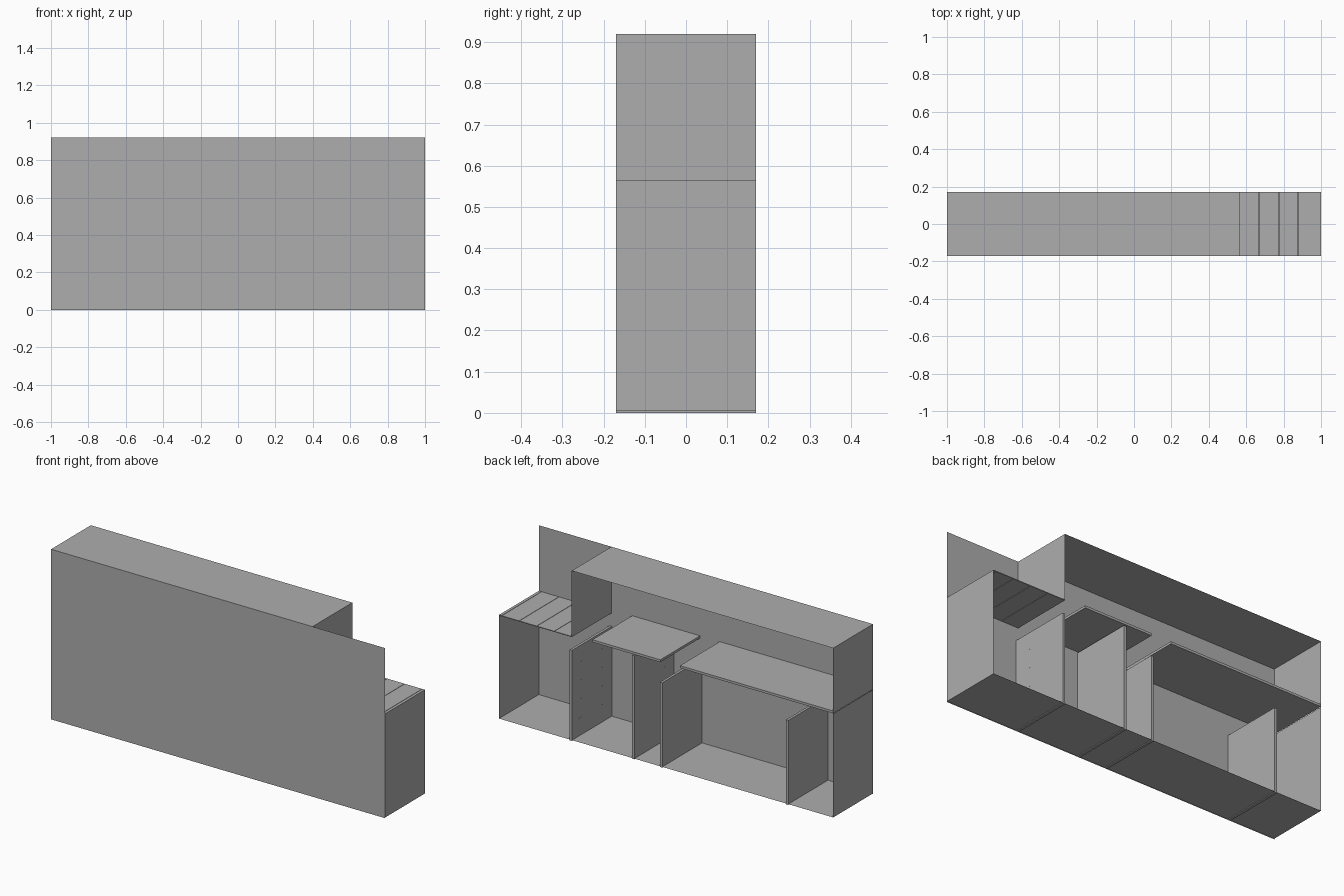
import bpy
import bmesh
from mathutils import Matrix, Vector

if "Cube" in bpy.data.objects:
    bpy.data.objects.remove(bpy.data.objects["Cube"], do_unlink=True)

GREY = (0.42, 0.42, 0.42, 1.0)
mat = bpy.data.materials.new("plain_grey")
mat.use_nodes = True
mat.diffuse_color = GREY
mat.node_tree.nodes["Principled BSDF"].inputs["Base Color"].default_value = GREY

D = 0.17        # half depth
BASE = 0.004    # underside of the carcass
LOW = 0.565     # top of the lower cabinet
UP = 0.575      # bottom of the upper cabinet
TOP = 0.92      # top of the upper cabinet
STEP = 0.565    # end of the upper cabinet


def finish(name, bm):
    mesh = bpy.data.meshes.new(name)
    bm.to_mesh(mesh)
    bm.free()
    mesh.materials.append(mat)
    obj = bpy.data.objects.new(name, mesh)
    bpy.context.collection.objects.link(obj)
    return obj


def box(name, x, z, y=(-D, D)):
    """Solid board between the given ranges."""
    lo, hi = Vector((x[0], y[0], z[0])), Vector((x[1], y[1], z[1]))
    bm = bmesh.new()
    size = Matrix.Diagonal((hi - lo).to_4d())
    bmesh.ops.create_cube(bm, size=1, matrix=Matrix.Translation((lo + hi) / 2) @ size)
    return finish(name, bm)


def sheet(name, corner, u, v):
    """Thin skin spanned by two edge vectors."""
    c, u, v = Vector(corner), Vector(u), Vector(v)
    bm = bmesh.new()
    bm.faces.new([bm.verts.new(p) for p in (c, c + u, c + u + v, c + v)])
    return finish(name, bm)


def side(name, x, z0, z1):
    return sheet(name, (x, -D, z0), (0, 2 * D, 0), (0, 0, z1 - z0))


# Outer skin, open at the back
sheet("front_panel", (-1, -D, 0), (2, 0, 0), (0, 0, TOP))
sheet("upper_top", (-1, -D, TOP), (1 + STEP, 0, 0), (0, 2 * D, 0))
sheet("floor", (-1, -D, BASE), (2, 0, 0), (0, 2 * D, 0))
side("upper_right_side", -1, UP, TOP)
side("upper_left_side", STEP, UP - 0.01, TOP)
side("lower_right_side", -1, BASE, LOW)
side("lower_left_side", 1, BASE, LOW)

# Slatted top over the open end
edges = [STEP + 0.105 * i for i in range(5)] + [1.0]
for i, (a, b) in enumerate(zip(edges, edges[1:])):
    box(f"top_slat_{i + 1}", (a, b - (0.002 if b < 1 else 0)), (LOW - 0.004, LOW))

# Raised counter boards
box("wide_counter", (-1, -0.083), (0.567, 0.58))
box("narrow_counter", (0.035, 0.441), (0.567, 0.58))

# Upright dividers
for name, x, height in (("right_divider", -0.724, 0.457), ("middle_divider", 0.03, 0.459),
                        ("inner_shelf_divider", 0.197, 0.56),
                        ("outer_shelf_divider", 0.57, 0.49)):
    box(name, (x - 0.007, x + 0.007), (0, height))

    # Rows of small shelf pins on the shelf dividers
    if "shelf" in name:
        bm = bmesh.new()
        for row in range(4):
            for column in (-0.09, 0.09):
                for k in (-1, 0, 1):
                    place = Matrix.Translation((x, column + 0.017 * k, 0.1 + 0.1 * row))
                    bmesh.ops.create_cone(bm, cap_ends=True, segments=8, radius1=0.002,
                                          radius2=0.002, depth=0.0145,
                                          matrix=place @ Matrix.Rotation(1.5708, 4, "Y"))
        finish(name + "_pins", bm)
